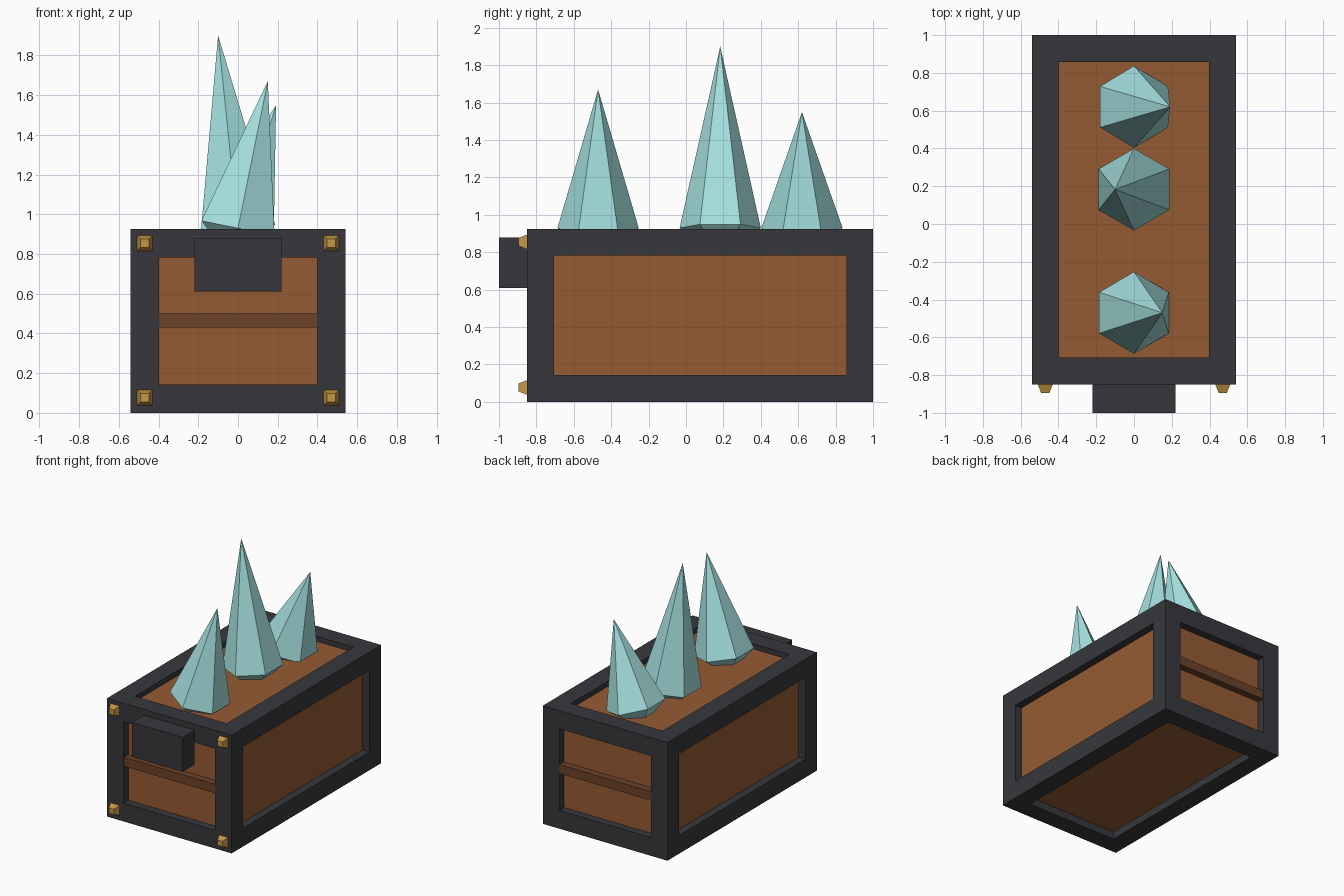
import bpy, bmesh, math

if "Cube" in bpy.data.objects:
    bpy.data.objects.remove(bpy.data.objects["Cube"])


def material(name, rgb):
    m = bpy.data.materials.new(name)
    m.diffuse_color = (*rgb, 1)
    m.use_nodes = True
    m.node_tree.nodes["Principled BSDF"].inputs["Base Color"].default_value = m.diffuse_color
    return m


IRON = material("dark_iron", (0.038, 0.039, 0.045))
WOOD = material("wood", (0.30, 0.105, 0.033))
DARK_WOOD = material("dark_wood", (0.15, 0.055, 0.022))
CRYSTAL = material("pale_crystal", (0.38, 0.76, 0.75))
BRASS = material("brass", (0.56, 0.31, 0.06))


def finish(name, bm, mat):
    bmesh.ops.recalc_face_normals(bm, faces=bm.faces)
    mesh = bpy.data.meshes.new(name)
    bm.to_mesh(mesh)
    bm.free()
    mesh.materials.append(mat)
    ob = bpy.data.objects.new(name, mesh)
    bpy.context.collection.objects.link(ob)
    return ob


def box_mesh(x, y, z):
    """Cube mesh spanning the given (min, max) ranges."""
    bm = bmesh.new()
    bmesh.ops.create_cube(bm, size=1)
    for v in bm.verts:
        for i, (lo, hi) in enumerate((x, y, z)):
            v.co[i] = hi if v.co[i] > 0 else lo
    return bm


W, Y0, Y1, H = 0.54, -0.85, 1.0, 0.925
BEAM, RECESS, TOP_RECESS = 0.143, 0.06, 0.04

# Iron frame: a box with a window sunk into every side
bm = box_mesh((-W, W), (Y0, Y1), (0, H))
sides = bm.faces[:]
bmesh.ops.inset_individual(bm, faces=sides, thickness=BEAM, use_even_offset=True)
bmesh.ops.inset_individual(bm, faces=sides, thickness=0, depth=-RECESS)
bmesh.ops.delete(bm, geom=sides, context='FACES')
finish("crate_frame", bm, IRON)

# Wooden core filling the windows
r = RECESS
finish("crate_panels",
       box_mesh((-W + r, W - r), (Y0 + r, Y1 - r), (r, H - TOP_RECESS)), WOOD)

# Cross slats on the front and back
for name, y in (("front_slat", (Y0 + 0.005, Y0 + 0.08)),
                ("back_slat", (Y1 - 0.08, Y1 - 0.005))):
    finish(name, box_mesh((-0.40, 0.40), y, (0.43, 0.50)), DARK_WOOD)

# Latch block
finish("latch", box_mesh((-0.22, 0.22), (-1.0, Y0), (0.61, 0.88)), IRON)

# Tapered corner studs on the front
for sx, side in ((-1, "left"), (1, "right")):
    for z, level in ((0.077, "lower"), (0.855, "upper")):
        bm = box_mesh((-0.039, 0.039), (-0.045, 0), (-0.039, 0.039))
        for v in bm.verts:
            if v.co.y < -0.01:
                v.co.x *= 0.55
                v.co.z *= 0.55
        stud = finish(f"stud_{level}_{side}", bm, BRASS)
        stud.location = (sx * 0.47, Y0, z)


# Leaning six-sided crystals with a short pointed root
def crystal(name, y, lean, length, radius=0.217, root=0.17):
    bm = bmesh.new()
    ring = [bm.verts.new((radius * math.cos(a), radius * math.sin(a), 0))
            for a in (math.pi / 2 + i * math.pi / 3 for i in range(6))]
    for tip in (bm.verts.new((0, 0, length)), bm.verts.new((0, 0, -root))):
        for i in range(6):
            bm.faces.new((ring[i], ring[(i + 1) % 6], tip))
    ob = finish(name, bm, CRYSTAL)
    ob.location = (0, y, 0.93)
    ob.rotation_euler = (0, lean, 0)


crystal("front_crystal", -0.47, 0.20, 0.755)
crystal("middle_crystal", 0.183, -0.103, 0.975)
crystal("back_crystal", 0.62, 0.30, 0.648)
